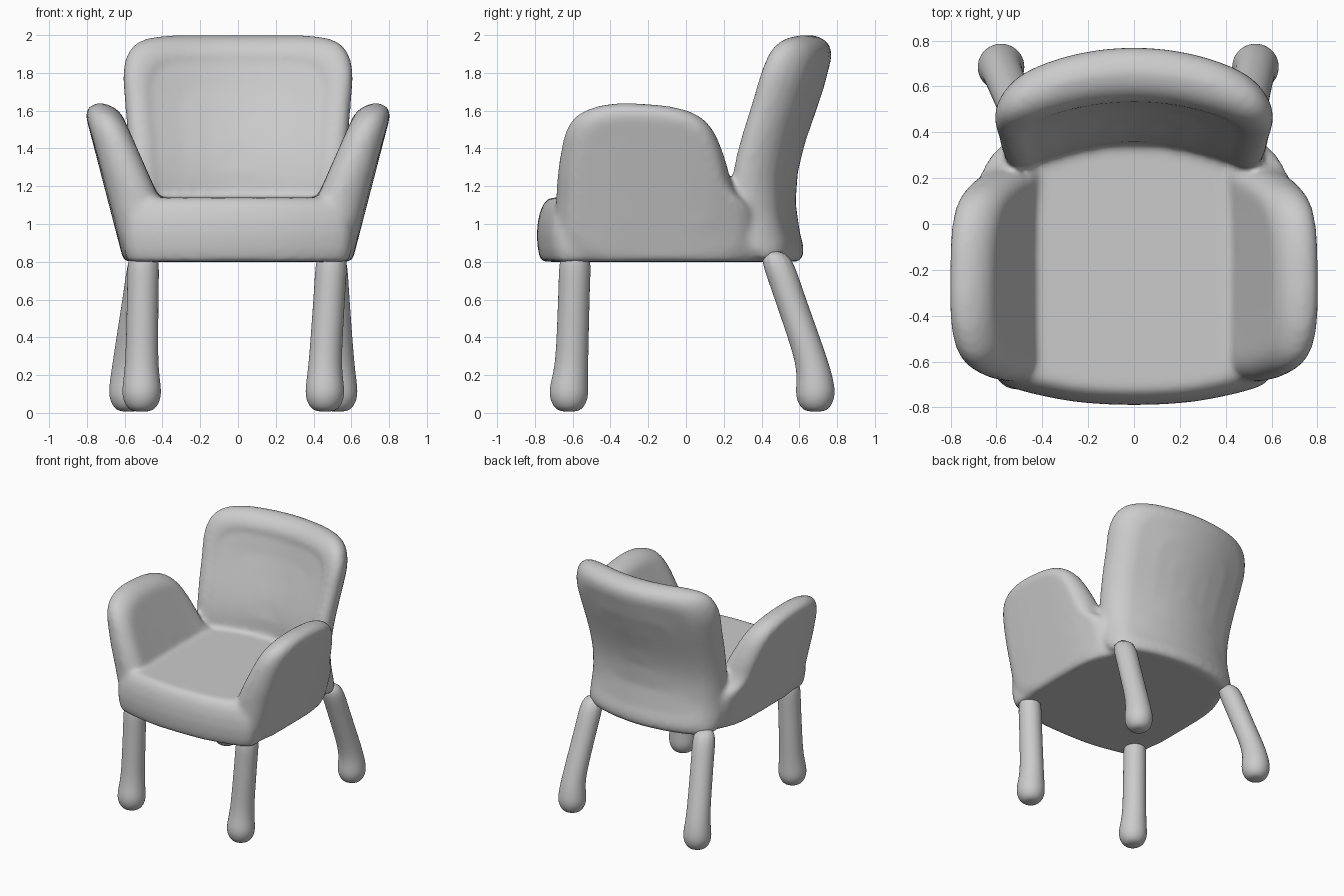
import bpy, bmesh, math
from mathutils import Vector

cube = bpy.data.objects.get("Cube")
if cube:
    bpy.data.objects.remove(cube)

grey = bpy.data.materials.new("soft_grey")
grey.use_nodes = True
COLOUR = (0.6, 0.6, 0.6, 1)
grey.diffuse_color = COLOUR
grey.node_tree.nodes["Principled BSDF"].inputs["Base Color"].default_value = COLOUR


def soften(points, rounds=3):
    """Corner-cut a closed 2D profile."""
    for _ in range(rounds):
        cut = []
        for a, b in zip(points, points[1:] + points[:1]):
            a, b = Vector(a), Vector(b)
            cut += [a.lerp(b, 0.25), a.lerp(b, 0.75)]
        points = cut
    return points


def loft(bm, rings):
    """Skin a stack of equal rings and close both ends."""
    rows = [[bm.verts.new(p) for p in ring] for ring in rings]
    faces = [bm.faces.new(rows[0]), bm.faces.new(rows[-1])]
    n = len(rows[0])
    for low, high in zip(rows, rows[1:]):
        for i in range(n):
            j = (i + 1) % n
            faces.append(bm.faces.new((low[i], low[j], high[j], high[i])))
    bmesh.ops.recalc_face_normals(bm, faces=faces)


def cushion(bm, profile, rim, place, dish=1.0):
    """Pillow shape: profile with a round rim, mapped by place(u, v, depth)."""
    outline = soften(profile)
    centre = sum(outline, Vector((0, 0))) / len(outline)
    inner = [0.03, 0.25, 0.5, 0.7 * (1 - rim) + 0.2]
    steps = [(s, -dish) for s in inner]
    for k in range(9):
        a = math.pi * k / 8
        steps.append((1 - rim + rim * math.sin(a), -math.cos(a)))
    steps += [(s, 1) for s in reversed(inner)]
    loft(bm, [[place(*(centre + (p - centre) * s), d) for p in outline]
              for s, d in steps])


def finish(name, bm):
    mesh = bpy.data.meshes.new(name)
    bm.to_mesh(mesh)
    bm.free()
    mesh.materials.append(grey)
    for poly in mesh.polygons:
        poly.use_smooth = True
    obj = bpy.data.objects.new(name, mesh)
    bpy.context.collection.objects.link(obj)
    return obj


def mirrored(points):
    """Complete a right-hand half profile across the centre line."""
    return points + [(-x, y) for x, y in reversed(points)]


FLOOR = 0.8  # underside of the upholstery
body = bmesh.new()

# Seat cushion, its back edge tucked inside the backrest
seat = mirrored([(0.2, -0.79), (0.48, -0.735), (0.6, -0.69), (0.61, -0.58),
                 (0.57, 0.2), (0.54, 0.36), (0.48, 0.45), (0.2, 0.56)])
cushion(body, seat, 0.12,
        lambda x, y, d: (x, y, max(FLOOR, 0.94 + 0.2 * d)))


# Backrest: leaning back and wrapped around the sitter
def place_back(x, z, d):
    t = min(max((z - 1.15) / 0.85, 0), 1)
    lean = 0.2 * t * t * (3 - 2 * t) + max(1.1 - z, 0) ** 2
    y = 0.46 + lean - 0.16 * (x / 0.6) ** 2
    return (x, y + 0.12 * d, max(FLOOR, z))


back = mirrored([(0.2, 0.79), (0.52, 0.79), (0.57, 0.86), (0.56, 1.1),
                 (0.58, 1.4), (0.6, 1.65), (0.615, 1.83), (0.56, 1.96),
                 (0.42, 2.0), (0.2, 2.0)])
cushion(body, back, 0.2, place_back, dish=0.93)

# Flared arms
arm = [(-0.7, 0.72), (-0.69, 1.1), (-0.68, 1.3), (-0.63, 1.55), (-0.48, 1.63),
       (-0.3, 1.645), (-0.02, 1.62), (0.13, 1.54), (0.21, 1.35), (0.25, 1.17),
       (0.38, 1.08), (0.4, 0.92), (0.4, 0.72)]
for side in (1, -1):
    def place_arm(y, z, d):
        bend = 0.03 * ((y + 0.22) / 0.45) ** 4
        outer = 0.605 + 0.26 * (z - FLOOR) - bend
        inner = 0.42 + 0.43 * max(z - 1.13, 0) - 0.4 * bend
        x = (outer + inner) / 2 + d * (outer - inner) / 2
        return (side * x, y, max(FLOOR, z))
    cushion(body, arm, 0.2, place_arm)

# Fuse the padded parts into one soft skin
upholstery = finish("upholstered_seat_arms_and_back", body)
fuse = upholstery.modifiers.new("fuse", 'REMESH')
fuse.mode = 'VOXEL'
fuse.voxel_size = 0.018
fuse.use_smooth_shade = True
relax = upholstery.modifiers.new("relax", 'SMOOTH')
relax.factor = 0.5
relax.iterations = 8


# Legs: bulbous foot, slim shaft, top buried in the upholstery
def leg(name, foot, ankle, top):
    bm = bmesh.new()
    foot, ankle, top = Vector(foot), Vector(ankle), Vector(top)
    path = [(foot, r, h) for r, h in
            ((0.045, 0), (0.085, 0.025), (0.108, 0.08), (0.106, 0.14))]
    path += [(ankle.lerp(top, t), r, 0) for t, r in
             ((0, 0.09), (0.35, 0.088), (0.7, 0.086), (1, 0.09))]
    rings = []
    for c, r, h in path:
        rings.append([(c.x + r * math.cos(a), c.y + r * math.sin(a), c.z + h)
                      for a in (math.tau * i / 12 for i in range(12))])
    loft(bm, rings)
    obj = finish(name, bm)
    round_off = obj.modifiers.new("round", 'SUBSURF')
    round_off.levels = round_off.render_levels = 2


SHIFT = -0.025  # the feet stand slightly off centre
for label, s in (("left", 1), ("right", -1)):
    leg("front_leg_" + label, (s * 0.485 + SHIFT, -0.62, 0.005),
        (s * 0.485 + SHIFT, -0.605, 0.25), (s * 0.5, -0.585, 0.88))
    leg("back_leg_" + label, (s * 0.555 + SHIFT, 0.685, 0.005),
        (s * 0.555 + SHIFT, 0.675, 0.25), (s * 0.49, 0.46, 0.87))
